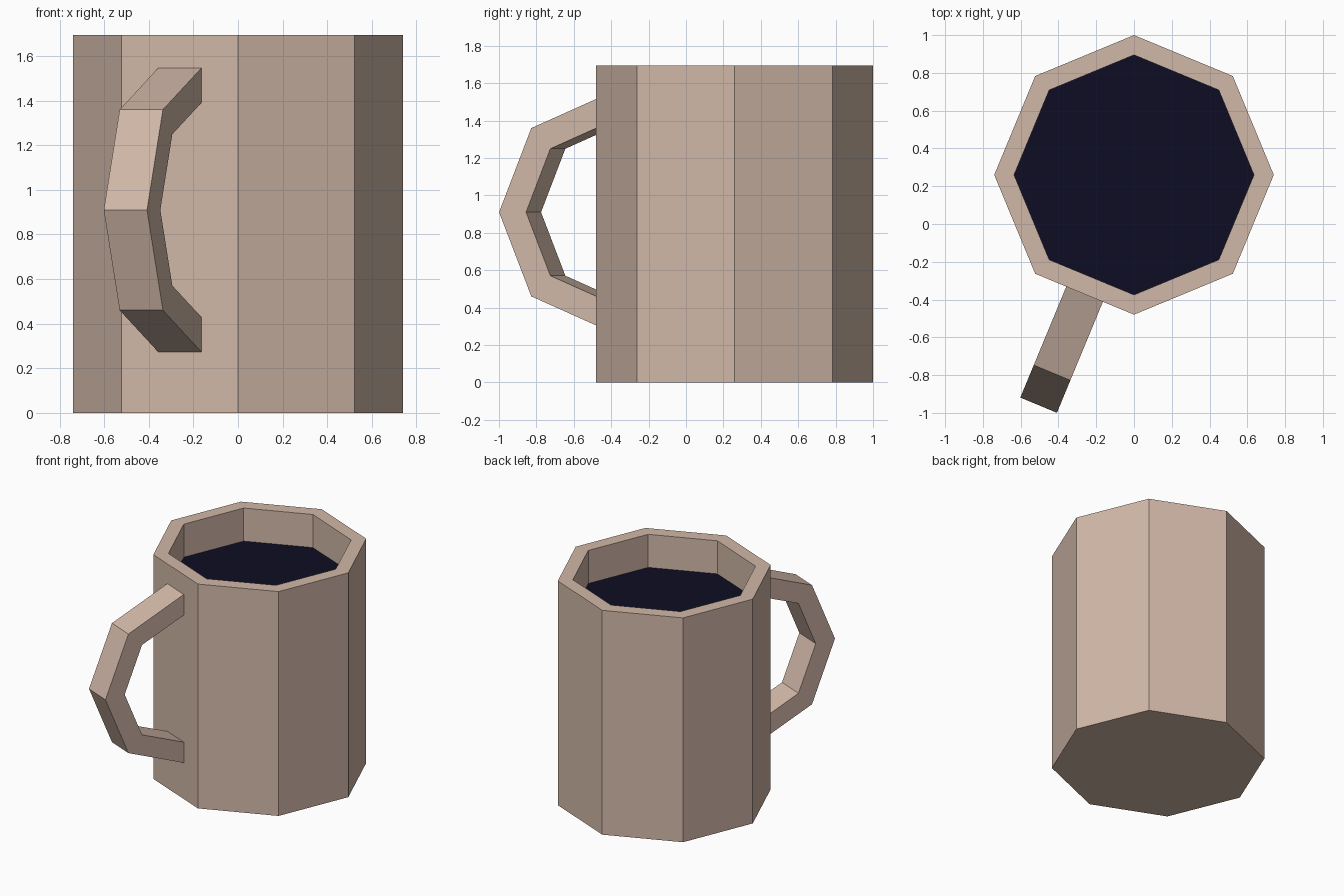
import bpy, bmesh, math
from mathutils import Vector

if "Cube" in bpy.data.objects:
    bpy.data.objects.remove(bpy.data.objects["Cube"])

CENTRE = Vector((0, 0.26, 0))
R_OUT, R_IN, HEIGHT = 0.74, 0.635, 1.695


def material(name, rgb):
    m = bpy.data.materials.new(name)
    m.diffuse_color = (*rgb, 1)
    m.use_nodes = True
    m.node_tree.nodes["Principled BSDF"].inputs["Base Color"].default_value = m.diffuse_color
    return m


def finish(bm, name, mat):
    bmesh.ops.recalc_face_normals(bm, faces=bm.faces)
    me = bpy.data.meshes.new(name)
    bm.to_mesh(me)
    bm.free()
    me.materials.append(mat)
    ob = bpy.data.objects.new(name, me)
    bpy.context.collection.objects.link(ob)
    return ob


def ring(bm, r, z):
    """Octagon of vertices with a corner pointing to the back."""
    return [bm.verts.new(CENTRE + Vector((r * math.cos(a), r * math.sin(a), z)))
            for a in (math.pi / 4 * k for k in range(8))]


def bridge(bm, a, b, closed=True):
    n = len(a)
    for i in range(n if closed else n - 1):
        j = (i + 1) % n
        bm.faces.new((a[i], a[j], b[j], b[i]))


clay = material("clay", (0.64, 0.48, 0.39))
coffee_mat = material("dark coffee", (0.0043, 0.0043, 0.017))

# Mug body: outer wall, rim, inner wall and floor
bm = bmesh.new()
rings = [ring(bm, r, z) for r, z in
         ((R_OUT, 0), (R_OUT, HEIGHT), (R_IN, HEIGHT), (R_IN, 0.12))]
for a, b in zip(rings, rings[1:]):
    bridge(bm, a, b)
bm.faces.new(rings[0])
bm.faces.new(rings[-1])
finish(bm, "mug_body", clay)

# Drink surface, just touching the inner wall
bm = bmesh.new()
face = bm.faces.new(ring(bm, R_IN, 1.445))
ob = finish(bm, "drink", coffee_mat)
if ob.data.polygons[0].normal.z < 0:
    ob.data.flip_normals()

# Handle: half of an octagonal ring, set square to one wall face
bm = bmesh.new()
angle = math.radians(-112.5)
out = Vector((math.cos(angle), math.sin(angle), 0))
side = Vector((-out.y, out.x, 0))
apothem = R_OUT * math.cos(math.pi / 8)


def arc(r, s):
    pts = [(r * math.cos(t), r * math.sin(t))
           for t in (math.pi / 4 * k for k in range(-2, 3))]
    pts = [(-0.04, -r)] + pts + [(-0.04, r)]      # ends sunk into the wall
    return [bm.verts.new(CENTRE + out * (apothem + d) + side * s
                         + Vector((0, 0, 0.91 + h))) for d, h in pts]


strips = [arc(r, s) for r, s in
          ((0.636, -0.105), (0.636, 0.105), (0.48, 0.105), (0.48, -0.105))]
for i in range(4):
    bridge(bm, strips[i], strips[(i + 1) % 4], closed=False)
for end in (0, -1):
    bm.faces.new([s[end] for s in strips])
finish(bm, "handle", clay)
